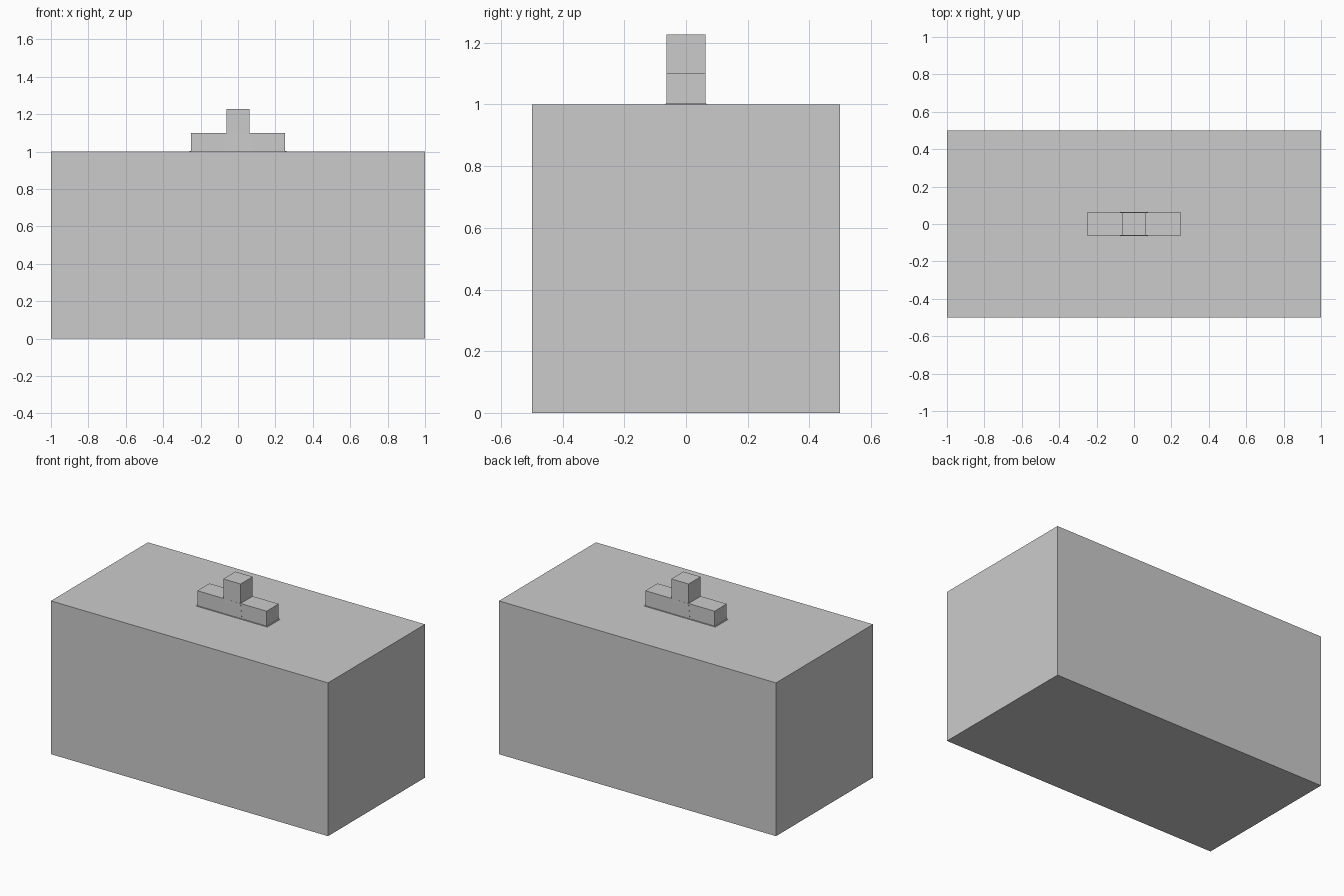
import bpy, bmesh

if "Cube" in bpy.data.objects:
    bpy.data.objects.remove(bpy.data.objects["Cube"])


def tapered_box(name, x, y, z0, z1, bottom=None):
    """Box from half sizes x, y; optional different bottom half sizes."""
    bx, by = bottom or (x, y)
    bm = bmesh.new()
    bmesh.ops.create_cube(bm, size=2)
    for v in bm.verts:
        top = v.co.z > 0
        v.co.x *= x if top else bx
        v.co.y *= y if top else by
        v.co.z = z1 if top else z0
    mesh = bpy.data.meshes.new(name)
    bm.to_mesh(mesh)
    bm.free()
    obj = bpy.data.objects.new(name, mesh)
    bpy.context.collection.objects.link(obj)
    return obj


# Main block
tapered_box("block", 1.0, 0.5, 0.0, 1.0)

# Thin seam around the foot of the fitting
tapered_box("foot_rim", 0.258, 0.067, 0.99, 1.003)

# Low cross bar and central post, the post flaring where it meets the bar
tapered_box("cross_bar", 0.25, 0.0625, 0.99, 1.1)
tapered_box("post", 0.0625, 0.0625, 1.1, 1.227)
tapered_box("post_base", 0.0625, 0.063, 0.99, 1.1, bottom=(0.074, 0.0635))
